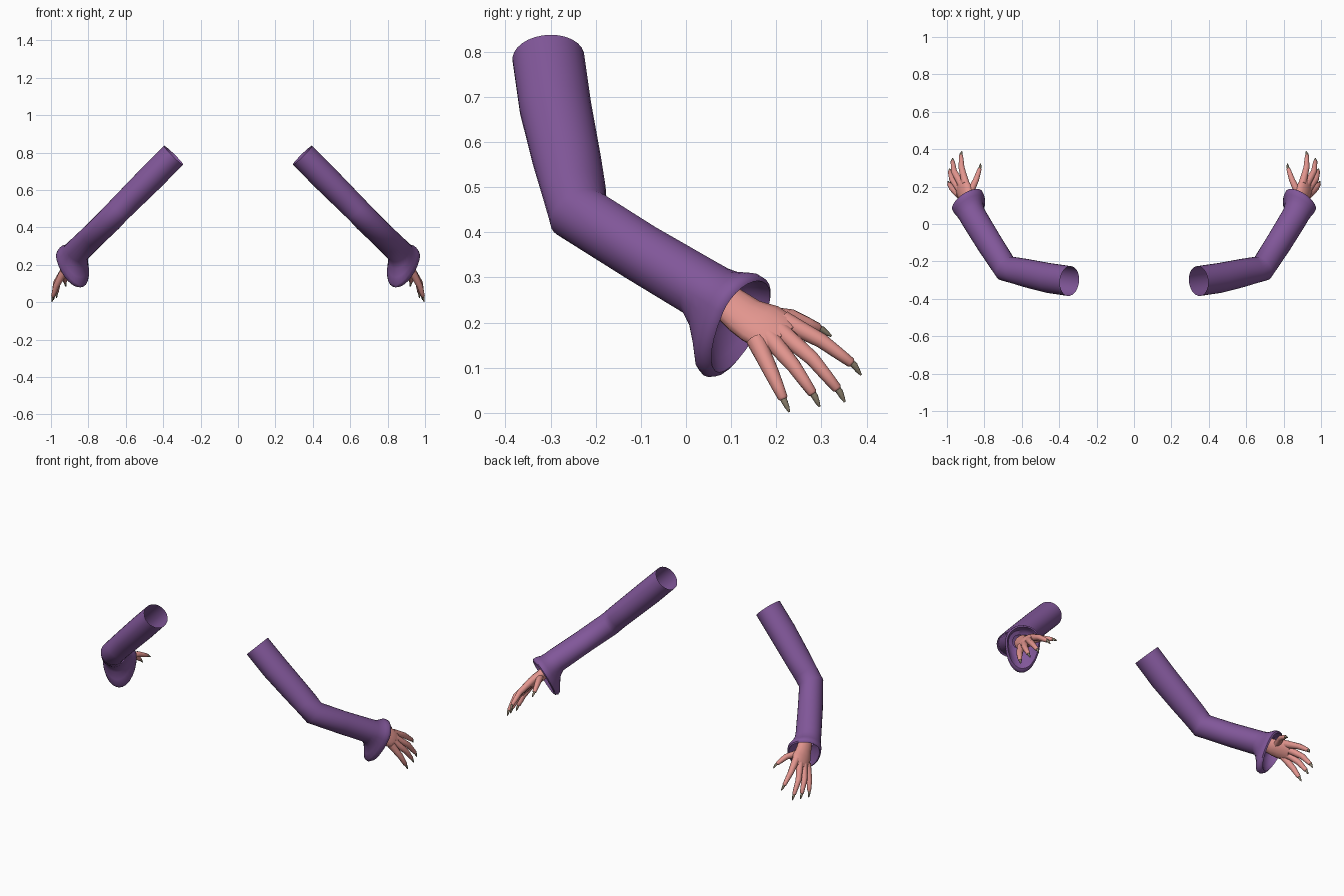
import bpy, bmesh, math
from mathutils import Vector


def material(name, rgb):
    m = bpy.data.materials.new(name)
    m.diffuse_color = (*rgb, 1)
    return m


PURPLE = material("purple cloth", (0.22, 0.095, 0.32))
SKIN = material("pink skin", (0.76, 0.30, 0.27))
CLAW = material("grey brown claw", (0.24, 0.20, 0.14))


def loft(bm, rings, sides, up=(0, 0, 1), caps=(False, False)):
    """rings: (centre, tangent, radius up, radius down, radius sideways)"""
    loops = []
    for c, t, ru, rd, rs in rings:
        t = Vector(t).normalized()
        u = Vector(up)
        u = (u - u.dot(t) * t).normalized()
        s = t.cross(u)
        loop = []
        for i in range(sides):
            a = 2 * math.pi * i / sides
            k = math.cos(a)
            p = Vector(c) + u * k * (ru if k > 0 else rd) + s * math.sin(a) * rs
            loop.append(bm.verts.new(p))
        loops.append(loop)
    for a, b in zip(loops, loops[1:]):
        for i in range(sides):
            j = (i + 1) % sides
            bm.faces.new((a[i], a[j], b[j], b[i]))
    if caps[0]:
        bm.faces.new(loops[0][::-1])
    if caps[1]:
        bm.faces.new(loops[-1])


def tube(bm, points, radii, sides):
    """Round closed tube through points"""
    pts = [Vector(p) for p in points]
    rings = []
    for i, p in enumerate(pts):
        t = pts[min(i + 1, len(pts) - 1)] - pts[max(i - 1, 0)]
        rings.append((p, t, radii[i], radii[i], radii[i]))
    loft(bm, rings, sides, caps=(True, True))


def finish(bm, name, mat, angle=40):
    me = bpy.data.meshes.new(name)
    bm.to_mesh(me)
    bm.free()
    me.materials.append(mat)
    me.shade_smooth()
    me.set_sharp_from_angle(angle=math.radians(angle))
    ob = bpy.data.objects.new(name, me)
    bpy.context.collection.objects.link(ob)
    ob.modifiers.new("other side", 'MIRROR').use_axis[0] = True
    return ob


# Sleeve: open shoulder end, bent elbow, straight forearm
upper = Vector((0.70, 0.08, -0.71))
fore = Vector((0.497, 0.739, -0.457))
rings = [
    ((0.345, -0.305, 0.787), upper, 0.072, 0.072, 0.080),
    ((0.455, -0.289, 0.675), upper, 0.073, 0.073, 0.080),
    ((0.570, -0.264, 0.560), upper, 0.070, 0.070, 0.076),
    ((0.640, -0.248, 0.490), upper, 0.068, 0.068, 0.071),
    ((0.685, -0.238, 0.442), upper + fore, 0.068, 0.068, 0.070),
    ((0.775, -0.100, 0.355), fore, 0.065, 0.065, 0.070),
]
# Bell cuff that droops below the wrist, then folds back inside
wrist = Vector((0.862, 0.042, 0.270))
side = Vector((0.83, -0.557, 0))
cuff = [(-0.01, 0.068, 0.066, 0.072, 0), (0.02, 0.068, 0.090, 0.074, -0.004),
        (0.045, 0.071, 0.130, 0.080, -0.010), (0.065, 0.080, 0.165, 0.088, -0.016),
        (0.082, 0.087, 0.172, 0.094, -0.020), (0.097, 0.086, 0.163, 0.094, -0.022),
        (0.103, 0.078, 0.150, 0.086, -0.022), (0.085, 0.070, 0.125, 0.078, -0.018),
        (0.055, 0.060, 0.080, 0.066, -0.012), (0.045, 0.035, 0.040, 0.035, -0.005)]
for d, ru, rd, rs, shift in cuff:
    rings.append((wrist + fore * d + side * shift, fore, ru, rd, rs))
bm = bmesh.new()
loft(bm, rings, 28)
finish(bm, "sleeve", PURPLE, 50)

# Palm: flattened loft, broad from little finger to index finger
across = (-0.40, 0.74, 0.55)
ahead = (0.35, 0.70, -0.62)
bm = bmesh.new()
loft(bm, [
    ((0.872, 0.085, 0.250), ahead, 0.042, 0.042, 0.030),
    ((0.888, 0.130, 0.215), ahead, 0.050, 0.050, 0.031),
    ((0.902, 0.165, 0.198), ahead, 0.060, 0.060, 0.031),
    ((0.917, 0.195, 0.181), ahead, 0.058, 0.060, 0.026),
    ((0.928, 0.215, 0.165), ahead, 0.046, 0.050, 0.018),
], 14, across, (True, True))

# Fingers and thumb: knuckle, joint, tip, claw point
digits = {
    "index": [(0.900, 0.215, 0.205), (0.922, 0.300, 0.160), (0.925, 0.370, 0.108), (0.920, 0.388, 0.084)],
    "middle": [(0.918, 0.205, 0.184), (0.962, 0.280, 0.120), (0.970, 0.338, 0.050), (0.970, 0.352, 0.024)],
    "ring": [(0.928, 0.182, 0.170), (0.972, 0.238, 0.105), (0.985, 0.283, 0.040), (0.986, 0.296, 0.014)],
    "little": [(0.932, 0.155, 0.162), (0.972, 0.190, 0.088), (0.990, 0.217, 0.028), (0.995, 0.229, 0.002)],
    "thumb": [(0.885, 0.150, 0.218), (0.845, 0.235, 0.213), (0.824, 0.298, 0.186), (0.820, 0.322, 0.170)],
}
claws = bmesh.new()
for pts in digits.values():
    base, joint, tip, point = [Vector(p) for p in pts]
    end = (tip - joint).normalized()
    tube(bm, [base, base.lerp(joint, 0.5), joint, joint.lerp(tip, 0.55),
              tip - end * 0.006, tip],
         [0.022, 0.019, 0.0165, 0.0135, 0.011, 0.006], 10)
    tube(claws, [tip - end * 0.012, tip + end * 0.004, tip.lerp(point, 0.6), point],
         [0.0075, 0.0075, 0.0055, 0.0022], 8)
finish(bm, "hand", SKIN, 60)
finish(claws, "claws", CLAW, 60)
